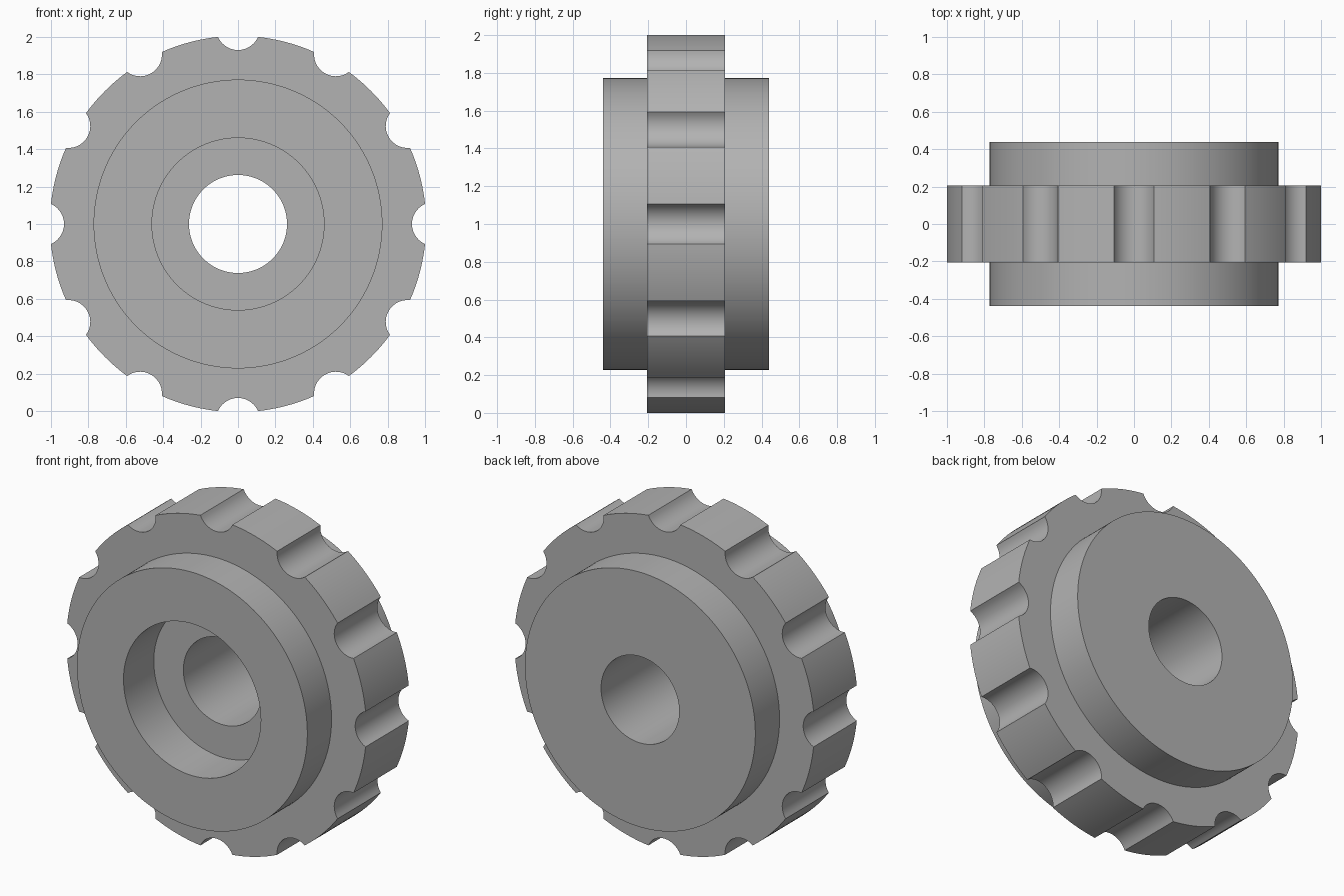
import bpy
import bmesh
from math import sin, cos, acos, asin, sqrt, atan2, radians, tau

# Dimensions
RIM_R, HUB_R, BORE_R, HOLE_R = 1.0057, 0.772, 0.46, 0.262
RIM_Y, HUB_Y, BORE_DEPTH = 0.207, 0.439, 0.29
NOTCHES, NOTCH_C, NOTCH_R = 12, 1.047, 0.117
ARC_STEPS, LAND_STEPS = 14, 10

if "Cube" in bpy.data.objects:
    bpy.data.objects.remove(bpy.data.objects["Cube"], do_unlink=True)

steel = bpy.data.materials.new("plain grey")
steel.use_nodes = True
grey = (0.45, 0.45, 0.45, 1)
steel.diffuse_color = grey
steel.node_tree.nodes["Principled BSDF"].inputs["Base Color"].default_value = grey


def scalloped_outline():
    """Polar points (angle, radius) of the rim, with round grip notches."""
    axial = (RIM_R**2 + NOTCH_C**2 - NOTCH_R**2) / (2 * NOTCH_C)
    half = acos(axial / RIM_R)
    sweep = asin(sqrt(RIM_R**2 - axial**2) / NOTCH_R)
    pitch = tau / NOTCHES
    points = []
    for n in range(NOTCHES):
        base = n * pitch
        for i in range(ARC_STEPS):
            a = sweep * (2 * i / ARC_STEPS - 1)
            u, v = NOTCH_C - NOTCH_R * cos(a), NOTCH_R * sin(a)
            points.append((base + atan2(v, u), sqrt(u * u + v * v)))
        for i in range(LAND_STEPS):
            t = i / LAND_STEPS
            points.append((base + half + t * (pitch - 2 * half), RIM_R))
    return points


def revolve(name, profile, outline):
    """Sweep a closed profile about y; radius None follows the outline."""
    bm = bmesh.new()
    rings = []
    for radius, y in profile:
        ring = []
        for angle, edge in outline:
            r = edge if radius is None else radius
            ring.append(bm.verts.new((r * cos(angle), y, 1 + r * sin(angle))))
        rings.append(ring)
    count = len(outline)
    for k, ring in enumerate(rings):
        following = rings[(k + 1) % len(rings)]
        for i in range(count):
            j = (i + 1) % count
            bm.faces.new((ring[i], ring[j], following[j], following[i]))
    bmesh.ops.recalc_face_normals(bm, faces=bm.faces)
    mesh = bpy.data.meshes.new(name)
    bm.to_mesh(mesh)
    bm.free()
    mesh.materials.append(steel)
    obj = bpy.data.objects.new(name, mesh)
    bpy.context.collection.objects.link(obj)
    return obj


# Notched rim, stepped hub, counterbore in front and through hole
floor_y = BORE_DEPTH - HUB_Y
wheel = revolve("notched_wheel", [
    (HOLE_R, floor_y), (BORE_R, floor_y), (BORE_R, -HUB_Y), (HUB_R, -HUB_Y),
    (HUB_R, -RIM_Y), (None, -RIM_Y), (None, RIM_Y), (HUB_R, RIM_Y),
    (HUB_R, HUB_Y), (HOLE_R, HUB_Y),
], scalloped_outline())

bpy.ops.object.select_all(action="DESELECT")
wheel.select_set(True)
bpy.context.view_layer.objects.active = wheel
bpy.ops.object.shade_smooth_by_angle(angle=radians(30))
